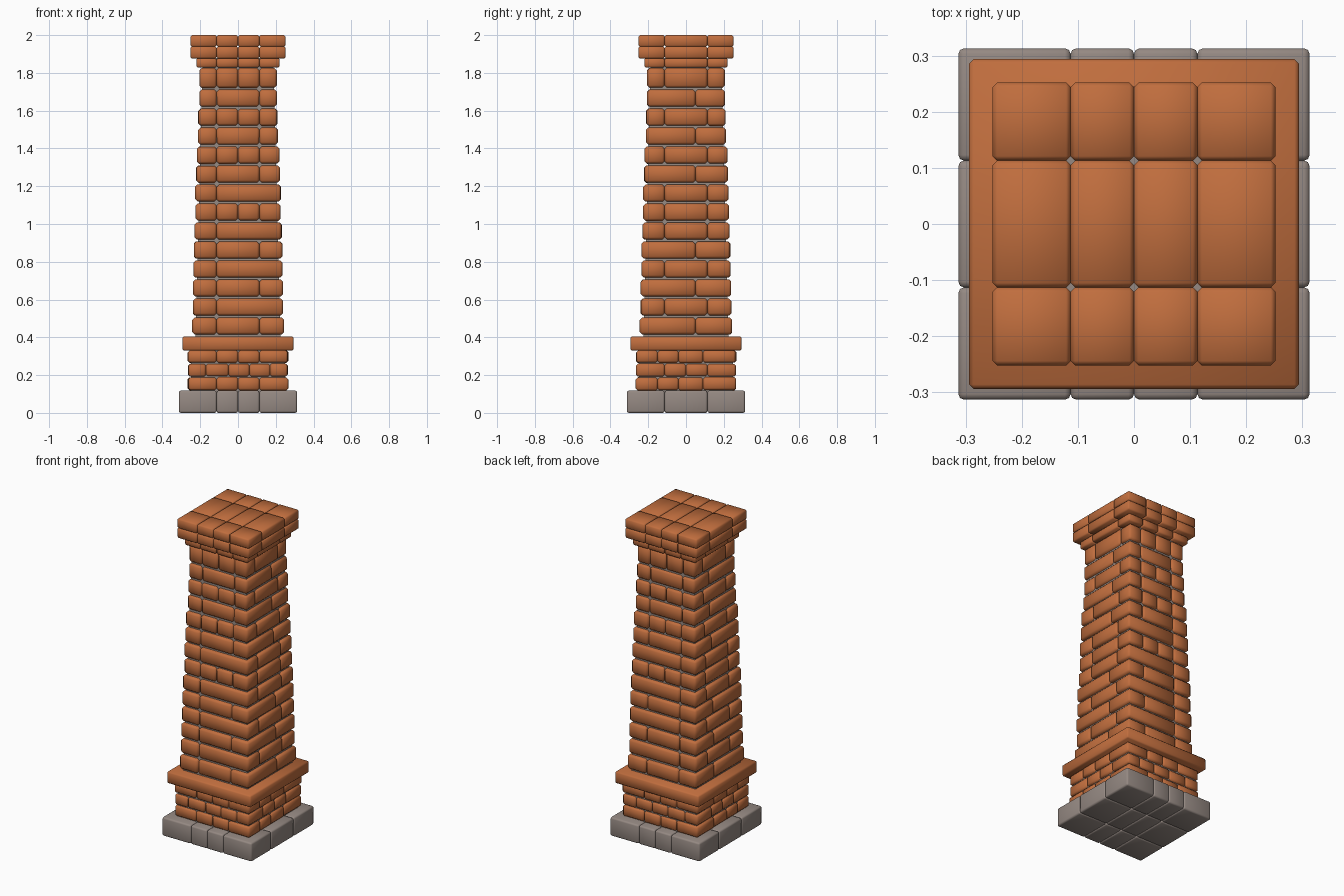
import bpy, bmesh, random

if "Cube" in bpy.data.objects:
    bpy.data.objects.remove(bpy.data.objects["Cube"])

random.seed(4)


def material(name, rgb):
    m = bpy.data.materials.new(name)
    m.diffuse_color = (*rgb, 1)
    m.use_nodes = True
    m.node_tree.nodes["Principled BSDF"].inputs["Base Color"].default_value = m.diffuse_color
    return m


BRICK = material("brick orange", (0.53, 0.155, 0.048))
STONE = material("stone grey", (0.30, 0.25, 0.225))


def add_box(bm, x0, x1, y0, y1, z0, z1, taper=1.0):
    """Box whose top can be scaled in about the pillar axis."""
    lo = [(x0, y0), (x1, y0), (x1, y1), (x0, y1)]
    b = [bm.verts.new((x, y, z0)) for x, y in lo]
    t = [bm.verts.new((x * taper, y * taper, z1)) for x, y in lo]
    bm.faces.new(b[::-1])
    bm.faces.new(t)
    for i in range(4):
        j = (i + 1) % 4
        bm.faces.new((b[i], b[j], t[j], t[i]))


def finish(name, bm, mat, bevel=0.0, segments=1):
    me = bpy.data.meshes.new(name)
    bm.to_mesh(me)
    bm.free()
    ob = bpy.data.objects.new(name, me)
    bpy.context.collection.objects.link(ob)
    me.materials.append(mat)
    if bevel:
        for p in me.polygons:
            p.use_smooth = True
        mod = ob.modifiers.new("rounded edges", 'BEVEL')
        mod.width = bevel
        mod.segments = segments
        mod.limit_method = 'NONE'
    return ob


def course(bm, half, z0, z1, xcuts, ycuts, solid=False, jitter=0.0):
    """One layer of bricks on a grid; hidden inner bricks are left out."""
    xs = [-half] + list(xcuts) + [half]
    ys = [-half] + list(ycuts) + [half]
    for i in range(len(xs) - 1):
        for j in range(len(ys) - 1):
            edge = i in (0, len(xs) - 2) or j in (0, len(ys) - 2)
            if not (edge or solid):
                continue
            r = lambda: random.uniform(-jitter, jitter)
            x0, x1, y0, y1 = xs[i], xs[i + 1], ys[j], ys[j + 1]
            x0 += r() if i == 0 else 0
            x1 += r() if i == len(xs) - 2 else 0
            y0 += r() if j == 0 else 0
            y1 += r() if j == len(ys) - 2 else 0
            add_box(bm, x0, x1, y0, y1, z0 + r() / 2, z1 + r() / 2)


C = 0.113
X4, X3, Y3 = (-C, 0, C), (-C, C), (-C, C)

# stone foundation slab
bm = bmesh.new()
course(bm, 0.313, 0.0, 0.118, X4, Y3, solid=True)
finish("foundation_slab", bm, STONE, 0.01, 2)

# plinth bricks
bm = bmesh.new()
for k, (z0, z1) in enumerate([(0.12, 0.188), (0.193, 0.26), (0.265, 0.33)]):
    course(bm, 0.264, z0, z1, X4 if k != 1 else (-0.17, -0.05, 0.06, 0.17),
           X4 if k == 1 else (-0.15, -0.04, 0.09), jitter=0.003)
finish("plinth_bricks", bm, BRICK, 0.01)

# plain ledge
bm = bmesh.new()
add_box(bm, -0.294, 0.294, -0.294, 0.294, 0.33, 0.405)
finish("ledge", bm, BRICK, 0.008)

# tapered shaft courses
bm = bmesh.new()
halves = [0.243, 0.239, 0.238, 0.235, 0.234, 0.231, 0.226,
          0.225, 0.221, 0.219, 0.210, 0.209, 0.205, 0.204]
for k, half in enumerate(halves):
    z0 = 0.415 + 0.1005 * k
    z1 = z0 + (0.09 if k < 13 else 0.104)
    if k in (6, 9, 11, 13):
        xc, yc = X4, Y3
    elif k % 2:
        xc, yc = (-C,), Y3
    else:
        xc, yc = X3, (0.05,)
    course(bm, half, z0, z1, xc, yc, jitter=0.002)
finish("shaft_bricks", bm, BRICK, 0.012)

# mortar core
bm = bmesh.new()
add_box(bm, -0.25, 0.25, -0.25, 0.25, 0.1, 0.34)
add_box(bm, -0.226, 0.226, -0.226, 0.226, 0.38, 1.88, taper=0.187 / 0.226)
finish("mortar_core", bm, STONE)

# neck course under the cap
bm = bmesh.new()
course(bm, 0.221, 1.828, 1.878, X4, Y3)
finish("neck_bricks", bm, BRICK, 0.008)

# two-layer cap
bm = bmesh.new()
course(bm, 0.252, 1.876, 1.94, X4, Y3, solid=True)
course(bm, 0.252, 1.938, 2.0, X4, Y3, solid=True)
finish("cap_bricks", bm, BRICK, 0.008)
